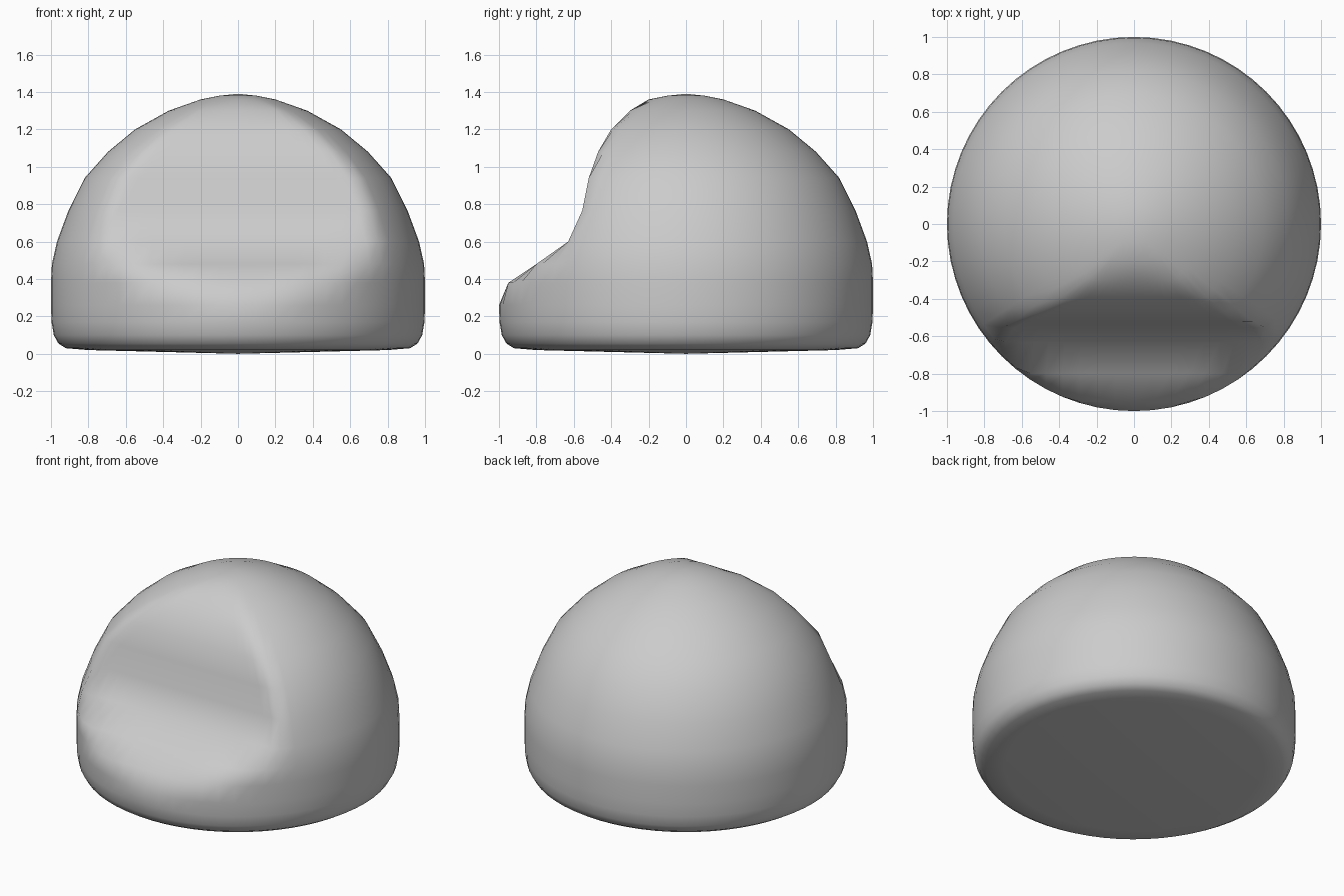
import bpy, bmesh, math

if "Cube" in bpy.data.objects:
    bpy.data.objects.remove(bpy.data.objects["Cube"])

SEGMENTS = 64
# Dome levels: (height, radius, depth of the scooped front face)
LEVELS = [
    (0.02, 0.80, 0.80), (0.03, 0.92, 0.92), (0.055, 0.96, 0.96), (0.10, 0.985, 0.985),
    (0.17, 0.997, 0.997), (0.26, 1.0, 1.0), (0.38, 1.0, 0.95), (0.48, 0.995, 0.80),
    (0.60, 0.968, 0.63), (0.765, 0.907, 0.555), (0.94, 0.82, 0.52), (1.08, 0.695, 0.47),
    (1.20, 0.55, 0.40), (1.30, 0.37, 0.30), (1.36, 0.20, 0.20), (1.38, 0.10, 0.10),
]

bm = bmesh.new()

# Stacked rings, each flattened at the front to its own depth
rings = []
for z, r, front in LEVELS:
    ring = []
    for i in range(SEGMENTS):
        a = 2 * math.pi * i / SEGMENTS
        ring.append(bm.verts.new((r * math.cos(a), max(r * math.sin(a), -front), z)))
    rings.append(ring)

# Side skin
for low, high in zip(rings, rings[1:]):
    for i in range(SEGMENTS):
        j = (i + 1) % SEGMENTS
        bm.faces.new((low[i], low[j], high[j], high[i]))

# Shallow bottom and crown
base = bm.verts.new((0, 0, 0))
crown = bm.verts.new((0, 0, 1.39))
for i in range(SEGMENTS):
    j = (i + 1) % SEGMENTS
    bm.faces.new((rings[0][j], rings[0][i], base))
    bm.faces.new((rings[-1][i], rings[-1][j], crown))

bmesh.ops.recalc_face_normals(bm, faces=bm.faces)
for f in bm.faces:
    f.smooth = True
mesh = bpy.data.meshes.new("scooped_dome")
bm.to_mesh(mesh)
bm.free()
dome = bpy.data.objects.new("scooped_dome", mesh)
bpy.context.collection.objects.link(dome)
